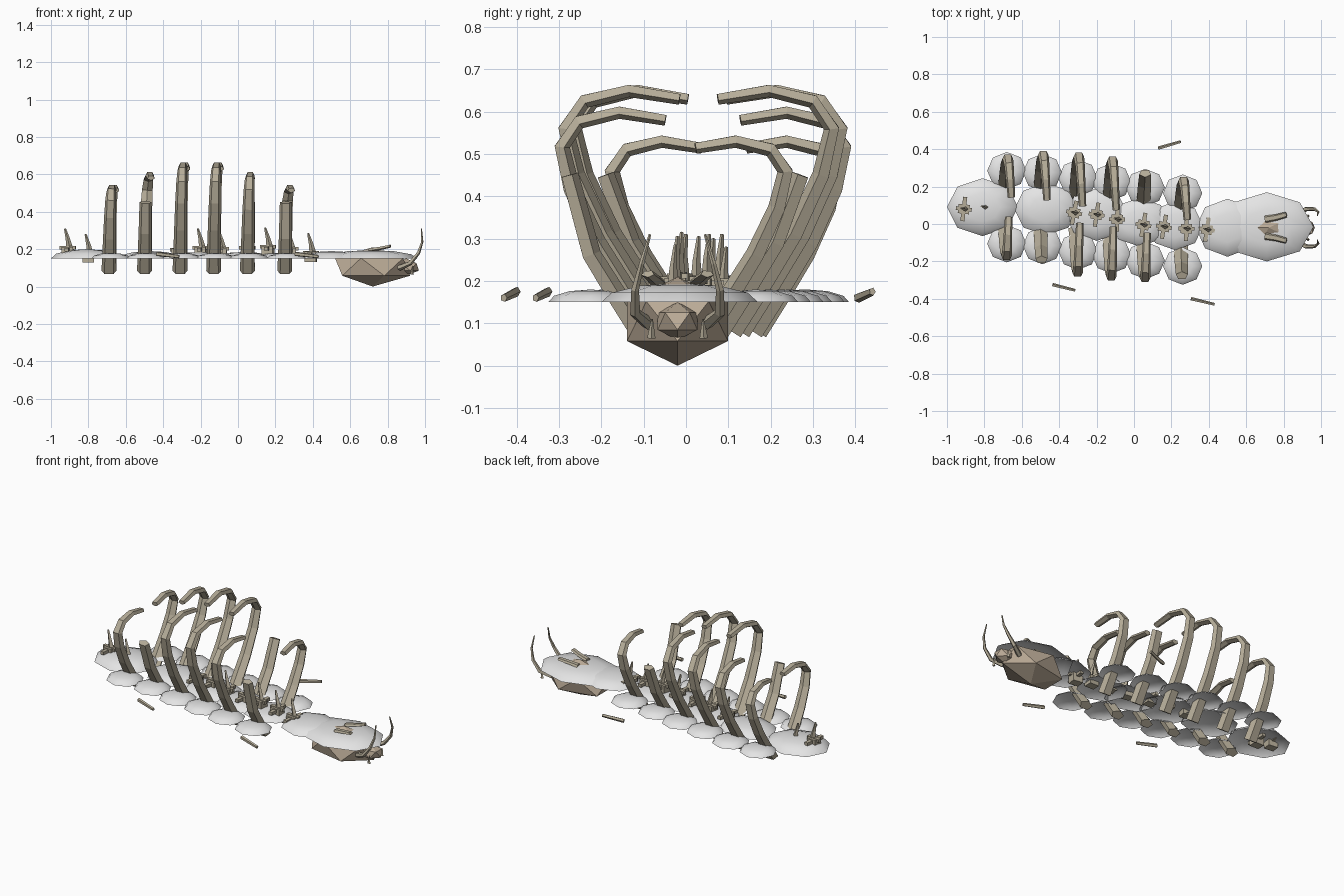
import bpy, bmesh, math
from mathutils import Vector, Matrix

cube = bpy.data.objects.get("Cube")
if cube:
    bpy.data.objects.remove(cube, do_unlink=True)


def material(name, rgb):
    m = bpy.data.materials.new(name)
    m.use_nodes = True
    m.diffuse_color = (*rgb, 1)
    m.node_tree.nodes["Principled BSDF"].inputs["Base Color"].default_value = (*rgb, 1)
    return m


BONE = material("weathered bone", (0.47, 0.42, 0.32))
SKULL = material("brown bone", (0.5, 0.41, 0.31))
SNOW = material("pale drift", (0.78, 0.78, 0.78))


def finish(name, bm, mat, smooth=False):
    bmesh.ops.recalc_face_normals(bm, faces=bm.faces)
    mesh = bpy.data.meshes.new(name)
    bm.to_mesh(mesh)
    bm.free()
    mesh.materials.append(mat)
    mesh.polygons.foreach_set("use_smooth", [smooth] * len(mesh.polygons))
    ob = bpy.data.objects.new(name, mesh)
    bpy.context.collection.objects.link(ob)
    return ob


def sweep(bm, path, wide, deep, taper, sides, ref):
    """Tapered tube along a path; ref is the direction of its width."""
    path = [Vector(p) for p in path]
    ref = Vector(ref)
    rings, last = [], len(path) - 1
    for i, p in enumerate(path):
        tangent = (path[min(i + 1, last)] - path[max(i - 1, 0)]).normalized()
        normal = ref.cross(tangent).normalized()
        side = tangent.cross(normal)
        k = 1 + (taper - 1) * i / last
        ring = []
        for j in range(sides):
            a = math.tau * j / sides
            ring.append(bm.verts.new(p + k * (math.cos(a) * deep * normal + math.sin(a) * wide * side)))
        rings.append(ring)
    for a, b in zip(rings, rings[1:]):
        for j in range(sides):
            n = (j + 1) % sides
            bm.faces.new((a[j], a[n], b[n], b[j]))
    bm.faces.new(rings[0])
    bm.faces.new(rings[-1])


def tube(name, path, wide, deep, taper=1, sides=5, ref=(1, 0, 0), mat=BONE):
    bm = bmesh.new()
    sweep(bm, path, wide, deep, taper, sides, ref)
    return finish(name, bm, mat)


def add_box(bm, centre, size, turn):
    mat = Matrix.Translation(centre) @ Matrix.Rotation(turn, 4, "Z") @ Matrix.Diagonal((*size, 1))
    bmesh.ops.create_cube(bm, size=1, matrix=mat)


def drift(name, x, y, rx, ry, height):
    """Low open dome with eight sides."""
    bm = bmesh.new()
    rings = []
    for k in range(3):
        lat = math.radians(30 * k)
        rings.append([bm.verts.new((x + rx * math.cos(lat) * math.cos(math.tau * j / 8),
                                    y + ry * math.cos(lat) * math.sin(math.tau * j / 8),
                                    0.15 + height * math.sin(lat))) for j in range(8)])
    top = bm.verts.new((x, y, 0.15 + height))
    for j in range(8):
        n = (j + 1) % 8
        for a, b in zip(rings, rings[1:]):
            bm.faces.new((a[j], a[n], b[n], b[j]))
        bm.faces.new((rings[-1][j], rings[-1][n], top))
    finish(name, bm, SNOW, True)


def lump(name, centre, size, mat):
    bm = bmesh.new()
    m = Matrix.Translation(centre) @ Matrix.Diagonal((*size, 1)) @ Matrix.Rotation(math.pi, 4, "Z")
    bmesh.ops.create_icosphere(bm, subdivisions=1, radius=1, matrix=m)
    finish(name, bm, mat)


# Ribs: one arched profile, scaled per pair, some snapped off short
ARCH = [(.08, .08), (.145, .18), (.225, .31), (.29, .45), (.315, .56),
        (.27, .625), (.165, .65), (.045, .63)]
# x, spine offset in y, scale, snapped side
RIBS = [(-.69, .09, .79, 0), (-.5, .08, .91, -1), (-.31, .05, 1, 0),
        (-.13, .03, 1, 0), (.05, 0, .91, 1), (.25, -.03, .79, -1)]
for i, (x, cy, s, snapped) in enumerate(RIBS):
    for side, word in ((1, "back"), (-1, "front")):
        lean = .035 if side > 0 else .02
        path = [(x + lean * (k / 7) ** 1.5, cy + side * (.08 + (y - .08) * s), .08 + (z - .08) * s)
                for k, (y, z) in enumerate(ARCH)]
        taper = .5
        if snapped == side:
            path, taper = path[:4], .8
            path[-1] = (path[-1][0], path[-1][1], .45)
        tube(f"{word}_rib_{i + 1}", path, .042, side * .028, taper)
        drift(f"{word}_rib_drift_{i + 1}", x + .01, cy + side * .195, .105, .1, .03)

# Larger drifts along the spine and over the head
for i, (x, y, rx, ry, h) in enumerate([
        (-.81, .09, .19, .155, .05), (-.47, .08, .17, .14, .04), (-.2, .05, .17, .14, .035),
        (.03, .01, .16, .13, .035), (.22, -.01, .15, .13, .03),
        (.5, -.02, .17, .155, .04), (.71, -.015, .25, .185, .045)]):
    drift(f"spine_drift_{i + 1}", x, y, rx, ry, h)

# Vertebrae: block, cross processes and a leaning spine
for i, (x, y, z) in enumerate([
        (-.91, .08, .185), (-.8, .09, .155), (-.32, .06, .175), (-.2, .05, .185),
        (-.09, .025, .18), (.05, -.005, .185), (.16, -.015, .19), (.28, -.025, .18), (.39, -.03, .16)]):
    bm = bmesh.new()
    turn = -.12 + .1 * math.sin(i * 2)
    add_box(bm, (x, y, z), (.06, .05, .055), turn)
    add_box(bm, (x, y, z + .012), (.022, .13, .018), turn)
    add_box(bm, (x, y, z + .022), (.085, .02, .018), turn)
    sweep(bm, [(x + .01, y, z + .02), (x, y, z + .07), (x - .015, y + .005, z + .125)],
          .018, .014, .3, 4, (1, 0, 0))
    finish(f"vertebra_{i + 1}", bm, BONE)

# Skull, muzzle, tusks, brow bones and teeth
lump("skull", (.72, -.02, .105), (.225, .14, .105), SKULL)
lump("muzzle", (.9, -.02, .105), (.075, .055, .045), SKULL)
for side, word in ((1, "left"), (-1, "right")):
    def at(x, y, z):
        return (x, -.02 + side * y, z)
    tube(f"{word}_tusk", [at(.86, .07, .1), at(.92, .1, .125), at(.965, .1, .18),
                          at(.985, .085, .24), at(.98, .065, .31)],
         .016, .016, .2, 5, (0, 1, 0))
    tube(f"{word}_brow_bone", [at(.7, .045, .195), at(.76, .055, .205), at(.815, .07, .217)],
         .02, .011, .8, 5, (0, 1, 0))
    tube(f"{word}_tooth", [at(.93, .062, .065), at(.935, .06, .11)], .01, .01, .2, 4)

# Loose bone splinters lying around
for i, (a, b) in enumerate([((.13, .405, .16), (.25, .44, .175)),
                            ((-.435, -.325, .175), (-.315, -.355, .16)),
                            ((.305, -.4, .175), (.43, -.43, .16))]):
    tube(f"splinter_{i + 1}", [a, b], .012, .01, .8, 5, (0, 0, 1))
